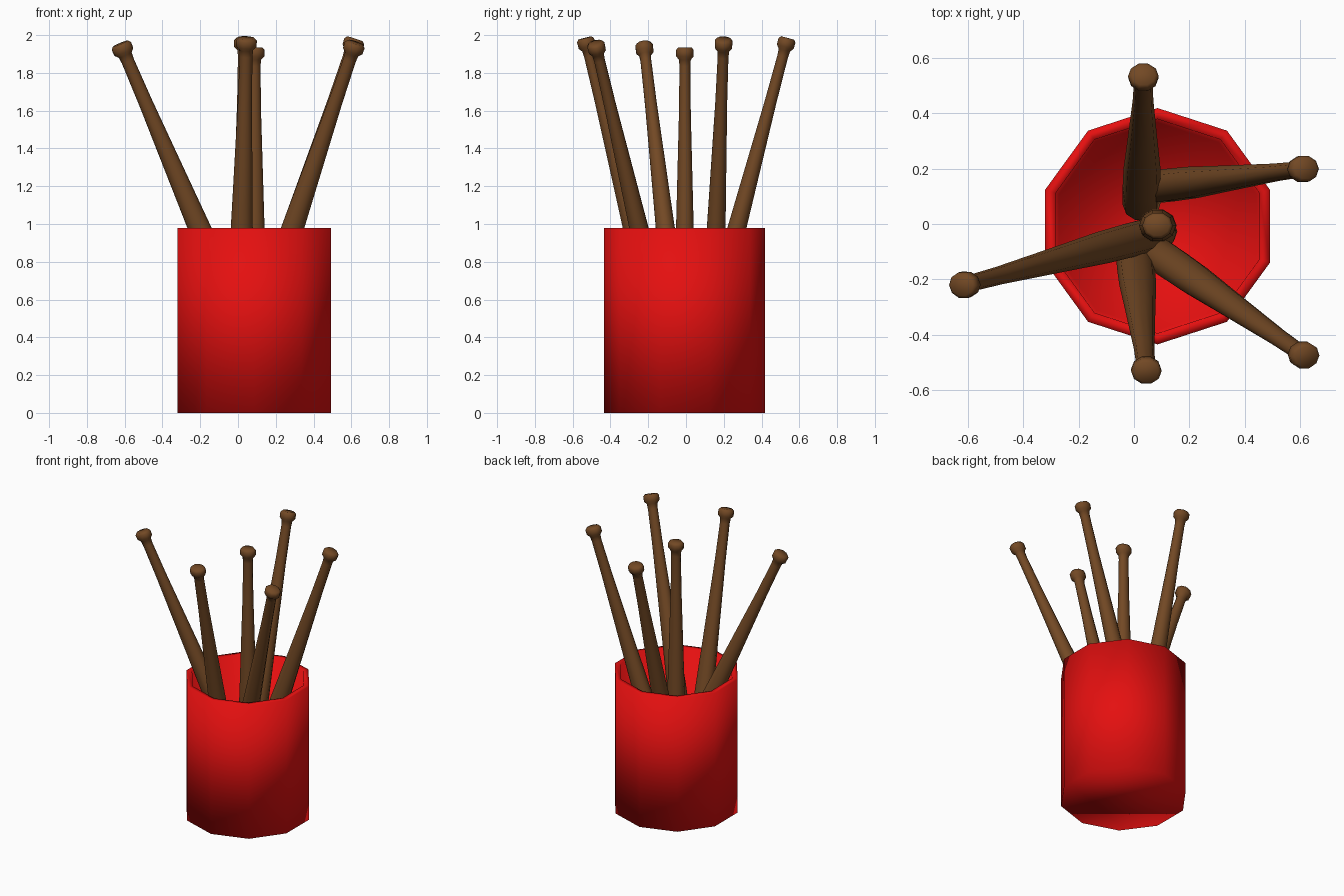
import bpy
import bmesh
import math
from mathutils import Vector

cube = bpy.data.objects.get("Cube")
if cube:
    bpy.data.objects.remove(cube, do_unlink=True)


def make_material(name, color):
    mat = bpy.data.materials.new(name)
    mat.use_nodes = True
    mat.diffuse_color = color
    mat.node_tree.nodes["Principled BSDF"].inputs["Base Color"].default_value = color
    return mat


def lathe(name, profile, sides, mat, turn=0.0):
    """Closed solid of revolution about z from (radius, height) points."""
    bm = bmesh.new()
    rings = []
    for r, z in profile:
        angles = [turn + math.tau * i / sides for i in range(sides)]
        rings.append([bm.verts.new((r * math.cos(a), r * math.sin(a), z)) for a in angles])
    for low, high in zip(rings, rings[1:]):
        for i in range(sides):
            j = (i + 1) % sides
            bm.faces.new((low[i], low[j], high[j], high[i]))
    bm.faces.new(rings[0])
    bm.faces.new(rings[-1])
    bmesh.ops.recalc_face_normals(bm, faces=bm.faces)
    for face in bm.faces:
        face.smooth = True
    mesh = bpy.data.meshes.new(name)
    bm.to_mesh(mesh)
    bm.free()
    mesh.materials.append(mat)
    obj = bpy.data.objects.new(name, mesh)
    bpy.context.collection.objects.link(obj)
    return obj


red = make_material("bin red", (0.78, 0.005, 0.005, 1))
brown = make_material("bat wood", (0.17, 0.066, 0.018, 1))

# Ten-sided open bin: outer wall, rim, inner wall and floor
bin_profile = [(0.427, 0), (0.427, 0.98), (0.387, 0.98), (0.375, 0.04)]
bucket = lathe("bin", bin_profile, 10, red, math.pi / 2)
bucket.location = (0.085, -0.008, 0)

# Bat outline, measured down from the knob's top
bat_profile = [(0.038, 0), (0.049, -0.014), (0.048, -0.048), (0.033, -0.066),
               (0.030, -0.10), (0.033, -0.35), (0.049, -0.95), (0.059, -1.3),
               (0.061, -1.55), (0.060, -1.82), (0.045, -1.87)]

# Each bat: centre of the knob's top, then where it passes the bin's rim
bats = {
    "left_back_bat": ((0.62, 0.20, 1.98), (0.29, 0.16, 0.98)),
    "left_front_bat": ((0.622, -0.48, 1.96), (0.29, -0.25, 0.98)),
    "right_bat": ((-0.623, -0.223, 1.955), (-0.205, -0.11, 0.98)),
    "back_bat": ((0.034, 0.538, 1.985), (0.03, 0.27, 0.98)),
    "front_bat": ((0.045, -0.535, 1.985), (0.02, -0.285, 0.98)),
    "middle_bat": ((0.085, -0.006, 1.935), (0.085, -0.006, 0.98)),
}
for name, (top, rim) in bats.items():
    bat = lathe(name, bat_profile, 10, brown)
    bat.scale = (1.13, 1, 1)
    bat.location = top
    bat.rotation_mode = 'QUATERNION'
    axis = (Vector(top) - Vector(rim)).normalized()
    bat.rotation_quaternion = Vector((0, 0, 1)).rotation_difference(axis)
